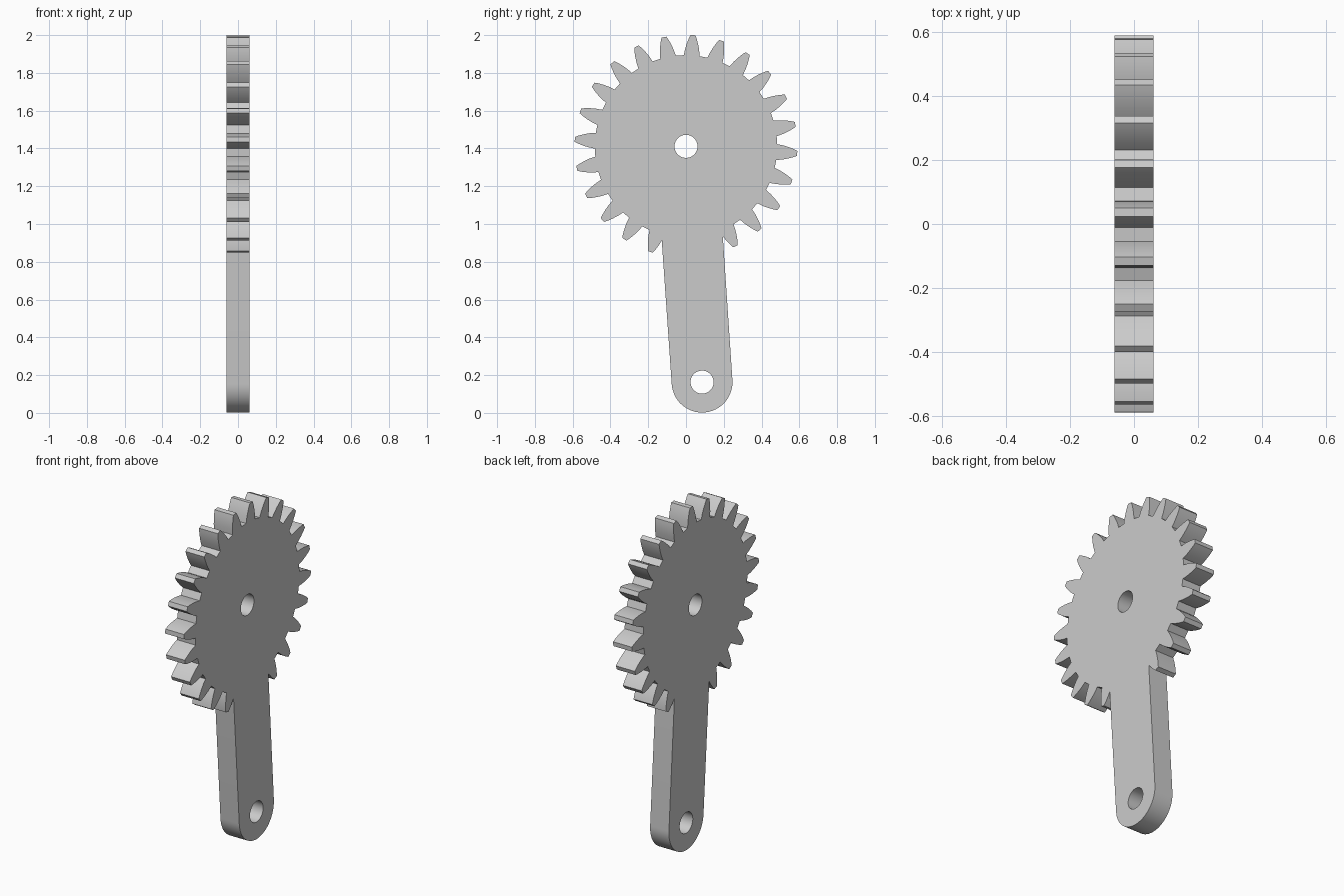
import bpy
import bmesh
from math import sin, cos, pi, radians
from mathutils import Vector

cube = bpy.data.objects.get("Cube")
if cube:
    bpy.data.objects.remove(cube, do_unlink=True)

HUB = Vector((0, 0, 1.411))
TILT = radians(3.9)      # lean of the arm toward +y
ARM_LEN, ARM_R = 1.251, 0.161
HOLE_R, HALF = 0.061, 0.061
TEETH = 24
# radius and half width along one tooth flank, root to tip
FLANK = [(0.483, 0.042), (0.515, 0.0375), (0.545, 0.030), (0.572, 0.021), (0.59, 0.013)]


def polar(r, a, centre=HUB):
    """Point in the x = -HALF plane; angle runs from the arm axis toward +y."""
    return centre + Vector((-HALF, r * sin(a + TILT), -r * cos(a + TILT)))


def circle(centre, r, n=48):
    return [polar(r, 2 * pi * i / n, centre) for i in range(n)]


# Outline: gear teeth all round, except the two the arm covers
pitch = 2 * pi / TEETH
outline = []
for k in range(1, TEETH - 1):
    mid = (k + 0.5) * pitch
    rise = [polar(r, mid - w / r) for r, w in FLANK]
    fall = [polar(r, mid + w / r) for r, w in reversed(FLANK)]
    if k == 1:
        rise = rise[1:]          # the arm edge meets this flank
    if k == TEETH - 2:
        fall = fall[:-1]
    outline += rise + fall

# Outline: rounded arm end
pivot = HUB + Vector((0, sin(TILT), -cos(TILT))) * ARM_LEN
outline += [polar(ARM_R, -pi / 2 + pi * i / 32, pivot) for i in range(33)]

# Fill the outline around its two holes, then extrude to thickness
bm = bmesh.new()
for loop in (outline, circle(HUB, HOLE_R), circle(pivot, HOLE_R)):
    verts = [bm.verts.new(p) for p in loop]
    for a, b in zip(verts, verts[1:] + verts[:1]):
        bm.edges.new((a, b))
bmesh.ops.triangle_fill(bm, use_beauty=True, use_dissolve=False, edges=bm.edges[:], normal=(1, 0, 0))
new = bmesh.ops.extrude_face_region(bm, geom=bm.faces[:], use_keep_orig=True)
moved = [g for g in new["geom"] if isinstance(g, bmesh.types.BMVert)]
bmesh.ops.translate(bm, verts=moved, vec=(2 * HALF, 0, 0))
bmesh.ops.recalc_face_normals(bm, faces=bm.faces[:])

mesh = bpy.data.meshes.new("gear_arm")
bm.to_mesh(mesh)
bm.free()
obj = bpy.data.objects.new("gear_arm", mesh)
bpy.context.collection.objects.link(obj)

# Plain grey
mat = bpy.data.materials.new("plain_grey")
mat.use_nodes = True
grey = (0.6, 0.6, 0.6, 1)
mat.diffuse_color = grey
mat.node_tree.nodes["Principled BSDF"].inputs["Base Color"].default_value = grey
mesh.materials.append(mat)

# Smooth curved walls, sharp corners
bpy.ops.object.select_all(action="DESELECT")
obj.select_set(True)
bpy.context.view_layer.objects.active = obj
bpy.ops.object.shade_smooth_by_angle(angle=radians(30))
